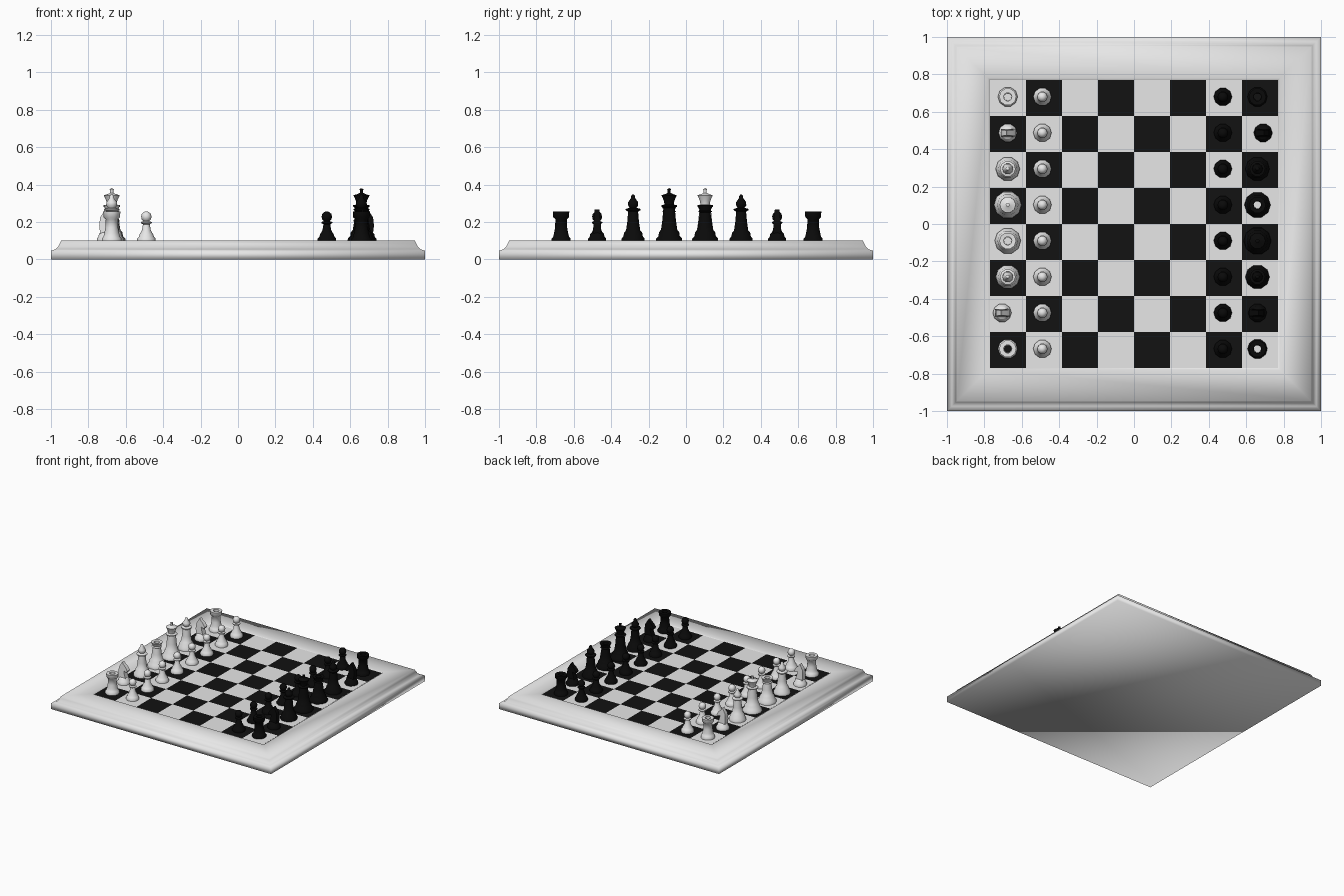
import bpy, bmesh, math
from mathutils import Vector

if "Cube" in bpy.data.objects:
    bpy.data.objects.remove(bpy.data.objects["Cube"])

SQ = 0.1925          # square size
FLOOR = 0.093        # height of the playing field
SIDES = 10


def material(name, v):
    m = bpy.data.materials.new(name)
    m.diffuse_color = (v, v, v, 1)
    m.use_nodes = True
    m.node_tree.nodes["Principled BSDF"].inputs["Base Color"].default_value = m.diffuse_color
    return m


LIGHT = material("light_grey", 0.8)
DARK = material("black_square", 0.006)
BLACK = material("black_piece", 0.003)


def finish(bm, name, mats, smooth=True, angle=None):
    me = bpy.data.meshes.new(name)
    bm.to_mesh(me)
    bm.free()
    for m in mats:
        me.materials.append(m)
    for p in me.polygons:
        p.use_smooth = smooth
    if angle:
        me.set_sharp_from_angle(angle=math.radians(angle))
    return me


def place(me, name, loc=(0, 0, 0), turn=0):
    ob = bpy.data.objects.new(name, me)
    ob.location = loc
    ob.rotation_euler.z = turn
    bpy.context.collection.objects.link(ob)
    return ob


# Frame: square rings along a moulded profile, softly shaded all over
bm = bmesh.new()
profile = [(0.77, 0.09), (0.78, 0.1), (0.945, 0.1), (0.953, 0.085), (0.96, 0.07),
           (0.974, 0.055), (1, 0.046), (1, 0)]
rings = [[bm.verts.new((sx * r, sy * r, z)) for sx, sy in ((-1, -1), (1, -1), (1, 1), (-1, 1))]
         for r, z in profile]
for a, b in zip(rings, rings[1:]):
    for i in range(4):
        j = (i + 1) % 4
        bm.faces.new((a[i], b[i], b[j], a[j]))
bm.faces.new(rings[-1][::-1])
bmesh.ops.recalc_face_normals(bm, faces=bm.faces)
for f in bm.faces:                       # open ring: make sure the base looks down
    if len(f.verts) == 4 and abs(f.normal.z) > 0.99 and f.calc_center_median().z < 0.001:
        flip = f.normal.z > 0
if flip:
    bmesh.ops.reverse_faces(bm, faces=bm.faces)
place(finish(bm, "board_frame", [LIGHT]), "board_frame")

# Playing field: 8 x 8 checkered grid
bm = bmesh.new()
for i in range(8):
    for j in range(8):
        x, y = (i - 4) * SQ, (j - 4) * SQ
        f = bm.faces.new([bm.verts.new((x + a * SQ, y + b * SQ, FLOOR))
                          for a, b in ((0, 0), (1, 0), (1, 1), (0, 1))])
        f.material_index = 1 if (i + j) % 2 == 0 else 0
bmesh.ops.remove_doubles(bm, verts=bm.verts, dist=1e-5)
place(finish(bm, "playing_field", [LIGHT, DARK], smooth=False), "playing_field")


def lathe(bm, pts):
    """Turn a (radius, height) profile about z; radius 0 closes to a point."""
    prev = None
    for r, z in pts:
        if r == 0:
            ring = [bm.verts.new((0, 0, z))] * SIDES
        else:
            ring = [bm.verts.new((r * math.cos(math.tau * k / SIDES),
                                  r * math.sin(math.tau * k / SIDES), z)) for k in range(SIDES)]
        if prev:
            for k in range(SIDES):
                n = (k + 1) % SIDES
                vs = [prev[k], prev[n], ring[n], ring[k]]
                bm.faces.new(list(dict.fromkeys(vs)))
        prev = ring


# Turned profiles, heights measured from the ground
B = FLOOR
PROFILES = {
    "pawn": [(.049, B), (.049, .112), (.041, .12), (.036, .135), (.024, .155), (.018, .188),
             (.029, .194), (.029, .2), (.016, .205), (.025, .215), (.028, .229), (.024, .244),
             (.013, .254), (0, .257)],
    "rook": [(.053, B), (.053, .112), (.045, .12), (.04, .14), (.034, .17), (.032, .215),
             (.044, .225), (.046, .255), (.022, .255), (.02, B)],
    "bishop": [(.065, B), (.064, .112), (.054, .125), (.051, .143), (.04, .155), (.033, .2),
               (.028, .255), (.042, .264), (.042, .27), (.02, .276), (.029, .29), (.028, .306),
               (.012, .328), (.011, .338), (.006, .346), (0, .348)],
    "queen": [(.07, B), (.07, .112), (.058, .125), (.055, .145), (.044, .158), (.037, .2),
              (.03, .25), (.04, .256), (.031, .262), (.045, .292), (.022, .29), (.02, B)],
    "king": [(.074, B), (.073, .112), (.06, .125), (.057, .145), (.046, .158), (.038, .21),
             (.032, .275), (.044, .282), (.044, .288), (.026, .294), (.03, .315), (.043, .343),
             (.02, .35), (.009, .356), (.009, .37), (.011, .376), (0, .381)],
    "knight": [(.05, B), (.05, .112), (.042, .12), (.038, .138), (.03, .145), (0, .145)],
}
# Horse head outline (x toward the opponent, z)
HEAD = [(-.032, .14), (-.037, .18), (-.032, .225), (-.016, .25), (-.006, .268), (.006, .25),
        (.024, .235), (.043, .207), (.036, .193), (.012, .203), (.016, .18), (.03, .14)]


def piece_mesh(kind, colour, mat):
    bm = bmesh.new()
    lathe(bm, PROFILES[kind])
    if kind == "knight":
        side = bm.faces.new([bm.verts.new((x, -.022, z)) for x, z in HEAD])
        out = bmesh.ops.extrude_face_region(bm, geom=[side])
        new = [v for v in out["geom"] if isinstance(v, bmesh.types.BMVert)]
        bmesh.ops.translate(bm, verts=new, vec=Vector((0, .044, 0)))
        for v in bm.verts:               # taper the head toward the ears
            if v.co.z > .16:
                v.co.y *= 1 - (v.co.z - .16) * 4
        bmesh.ops.recalc_face_normals(bm, faces=bm.faces)
    return finish(bm, f"{colour}_{kind}", [mat], angle=55)


# Set out both sides; ranks listed from y = -0.67 to y = 0.67
SETS = (
    ("white", LIGHT, -1, 0, ["rook", "knight", "bishop", "queen", "king", "bishop", "knight", "rook"]),
    ("black", BLACK, 1, math.pi, ["rook", "knight", "bishop", "king", "queen", "bishop", "knight", "rook"]),
)
for colour, mat, side, turn, rank in SETS:
    meshes = {k: piece_mesh(k, colour, mat) for k in PROFILES}
    for j, kind in enumerate(rank):
        y = (j - 3.5) * SQ + 0.006
        x = -0.675 if side < 0 else 0.66
        if (colour, j) == ("white", 1):
            x -= 0.03
        if (colour, j) == ("black", 6):
            x += 0.03
        place(meshes[kind], f"{colour}_{kind}_{j + 1}", (x, y, 0), turn)
        px = -0.49 if side < 0 else 0.475
        place(meshes["pawn"], f"{colour}_pawn_{j + 1}", (px, y, 0), turn)
